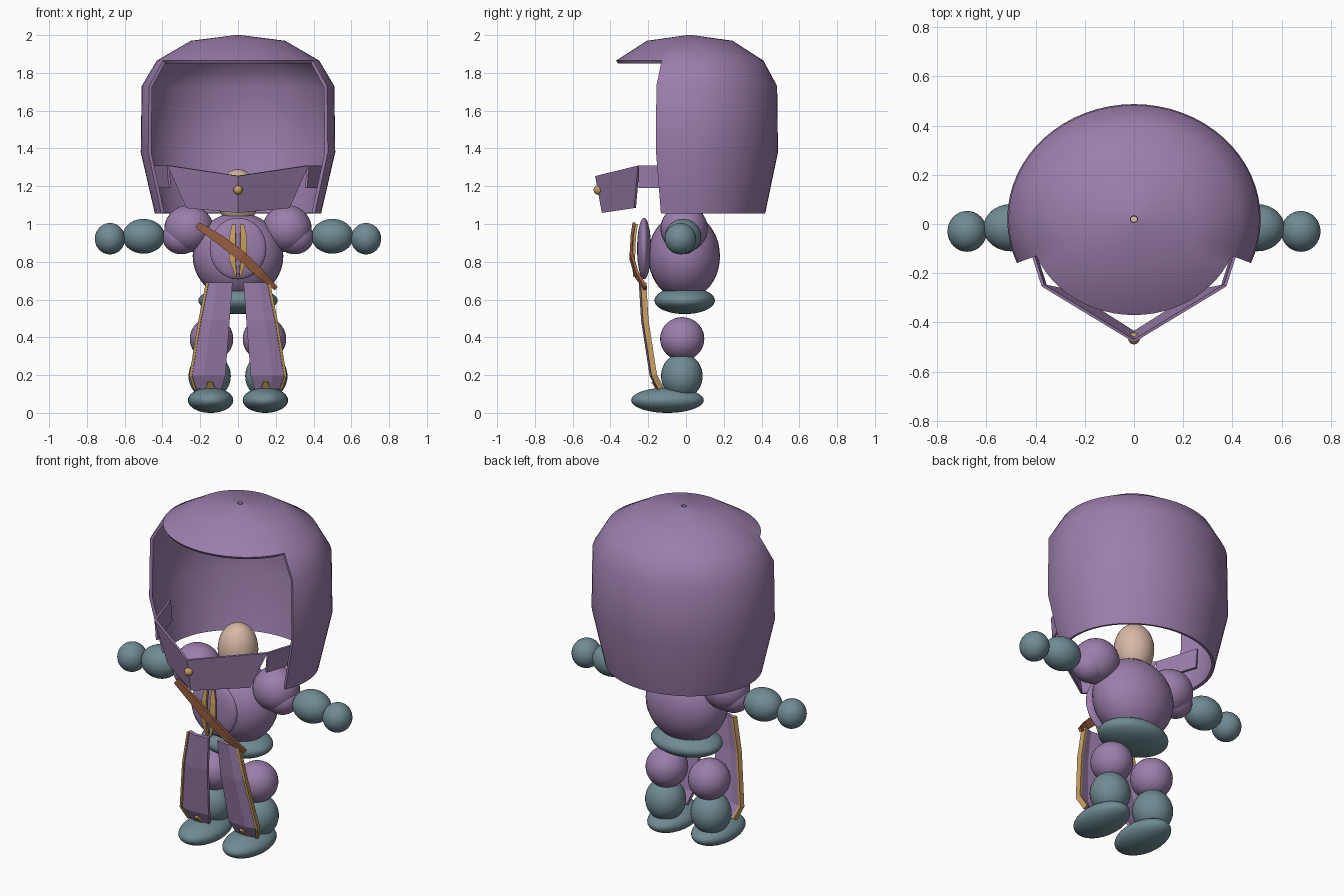
import bpy, bmesh
from math import sin, cos, radians, pi

if "Cube" in bpy.data.objects:
    bpy.data.objects.remove(bpy.data.objects["Cube"])


def material(name, rgb):
    m = bpy.data.materials.new(name)
    m.diffuse_color = (*rgb, 1)
    m.use_nodes = True
    m.node_tree.nodes["Principled BSDF"].inputs["Base Color"].default_value = m.diffuse_color
    return m


PURPLE = material("purple_cloth", (0.33, 0.21, 0.41))
TEAL = material("teal_cloth", (0.16, 0.26, 0.29))
SKIN = material("skin", (0.68, 0.48, 0.38))
GOLD = material("gold_trim", (0.56, 0.34, 0.12))
BROWN = material("brown_leather", (0.30, 0.11, 0.05))


def ball(name, loc, size, mat):
    bpy.ops.mesh.primitive_uv_sphere_add(segments=32, ring_count=20, radius=1, location=loc)
    o = bpy.context.object
    o.name, o.scale = name, size
    bpy.ops.object.transform_apply(location=False, rotation=False, scale=True)
    bpy.ops.object.shade_smooth()
    o.data.materials.append(mat)


def finish(name, bm, mat, thick, offset, angle):
    me = bpy.data.meshes.new(name)
    bm.to_mesh(me)
    bm.free()
    o = bpy.data.objects.new(name, me)
    bpy.context.collection.objects.link(o)
    me.materials.append(mat)
    bpy.ops.object.select_all(action='DESELECT')
    bpy.context.view_layer.objects.active = o
    o.select_set(True)
    s = o.modifiers.new("thickness", 'SOLIDIFY')
    s.thickness, s.offset = thick, offset
    bpy.ops.object.modifier_apply(modifier=s.name)
    bpy.ops.object.shade_smooth_by_angle(angle=radians(angle))


def sheet(name, rows, mat, thick=0.012):
    """Thin plate through a grid of points."""
    bm = bmesh.new()
    g = [[bm.verts.new(p) for p in r] for r in rows]
    for a, b in zip(g, g[1:]):
        for k in range(len(a) - 1):
            bm.faces.new((a[k], b[k], b[k + 1], a[k + 1]))
    finish(name, bm, mat, thick, 0, 5)


def flip(rows, s):
    return [[(s * x, y, z) for x, y, z in r] for r in rows]


# Hood: lathed shell, open at the front below the brim
profile = [(.015, 2.0), (.25, 1.97), (.43, 1.865), (.51, 1.73), (.515, 1.38), (.44, 1.055)]
N = 64
bm = bmesh.new()
rings = [[bm.verts.new((r * cos(2 * pi * j / N), .02 + .907 * r * sin(2 * pi * j / N), z))
          for j in range(N)] for r, z in profile]
for i in range(len(profile) - 1):
    for j in range(N):
        if i >= 2 and 36 <= j < 60:
            continue
        k = (j + 1) % N
        bm.faces.new((rings[i][j], rings[i + 1][j], rings[i + 1][k], rings[i][k]))
bmesh.ops.delete(bm, geom=[v for v in bm.verts if not v.link_faces], context='VERTS')
finish("hood", bm, PURPLE, 0.018, -1, 50)

# Head and torso
ball("head", (0, 0, 1.14), (.11, .11, .15), SKIN)
ball("torso", (0, -.01, .83), (.24, .19, .23), PURPLE)
ball("chest_plate", (0, -.222, .87), (.15, .037, .163), PURPLE)
ball("belt", (0, -.007, .595), (.21, .16, .072), TEAL)

# Face guard with centre stud
sheet("face_guard", [[(-.37, -.25, 1.31), (0, -.475, 1.255), (.37, -.25, 1.31)],
                     [(-.27, -.27, 1.085), (0, -.44, 1.06), (.27, -.27, 1.085)]], PURPLE)
ball("face_guard_stud", (0, -.465, 1.18), (.024, .024, .024), GOLD)

for s, side in ((-1, "left"), (1, "right")):
    # Face guard straps
    sheet("guard_strap_" + side, flip([[(.37, -.25, 1.31), (.45, 0, 1.31)],
                                       [(.36, -.25, 1.19), (.44, 0, 1.19)]], s), PURPLE)
    # Arms
    ball("shoulder_" + side, (s * .26, -.01, .975), (.13, .125, .125), PURPLE)
    ball("upper_arm_" + side, (s * .30, -.015, .93), (.10, .09, .09), PURPLE)
    ball("forearm_" + side, (s * .50, -.015, .935), (.112, .096, .092), TEAL)
    ball("hand_" + side, (s * .678, -.03, .922), (.08, .083, .083), TEAL)
    # Legs
    ball("knee_" + side, (s * .14, -.02, .392), (.115, .117, .115), PURPLE)
    ball("shin_" + side, (s * .15, -.022, .195), (.112, .11, .12), TEAL)
    ball("foot_" + side, (s * .145, -.098, .067), (.12, .192, .067), TEAL)
    # Hanging robe panel, with gold edge and tip: z, inner x, outer x, y
    rows = [(.69, .03, .155, -.24), (.49, .045, .195, -.228),
            (.20, .068, .243, -.183), (.13, .088, .22, -.148)]
    sheet("robe_panel_" + side,
          flip([[(a, y + .01, z), (.35 * a + .65 * b, y, z), (b, y + .015, z)]
                for z, a, b, y in rows], s), PURPLE, .02)
    sheet("robe_trim_" + side,
          flip([[(b - .002, y + .012, z), (b + .012, y + .015, z)] for z, a, b, y in rows], s),
          GOLD, .03)
    sheet("robe_tip_" + side, flip([[(.135, -.178, .165), (.16, -.178, .165)],
                                    [(.122, -.155, .132), (.172, -.155, .132)]], s), GOLD, .015)
    # Chest trim strips
    sheet("chest_trim_" + side,
          flip([[(.014, -.262, 1.0), (.030, -.262, 1.0)], [(.012, -.277, .93), (.046, -.272, .93)],
                [(.012, -.281, .81), (.046, -.277, .81)], [(.006, -.272, .72), (.014, -.272, .72)]], s),
          GOLD, .014)

# Diagonal sash across the chest
sash = [(-.215, -.275, .995, .018), (-.1, -.285, .92, .026), (.02, -.29, .83, .028),
        (.12, -.262, .735, .024), (.20, -.215, .66, .012)]
sheet("sash", [[(x - w * .6, y, z - w * .75), (x + w * .6, y, z + w * .75)]
               for x, y, z, w in sash], BROWN, .016)
